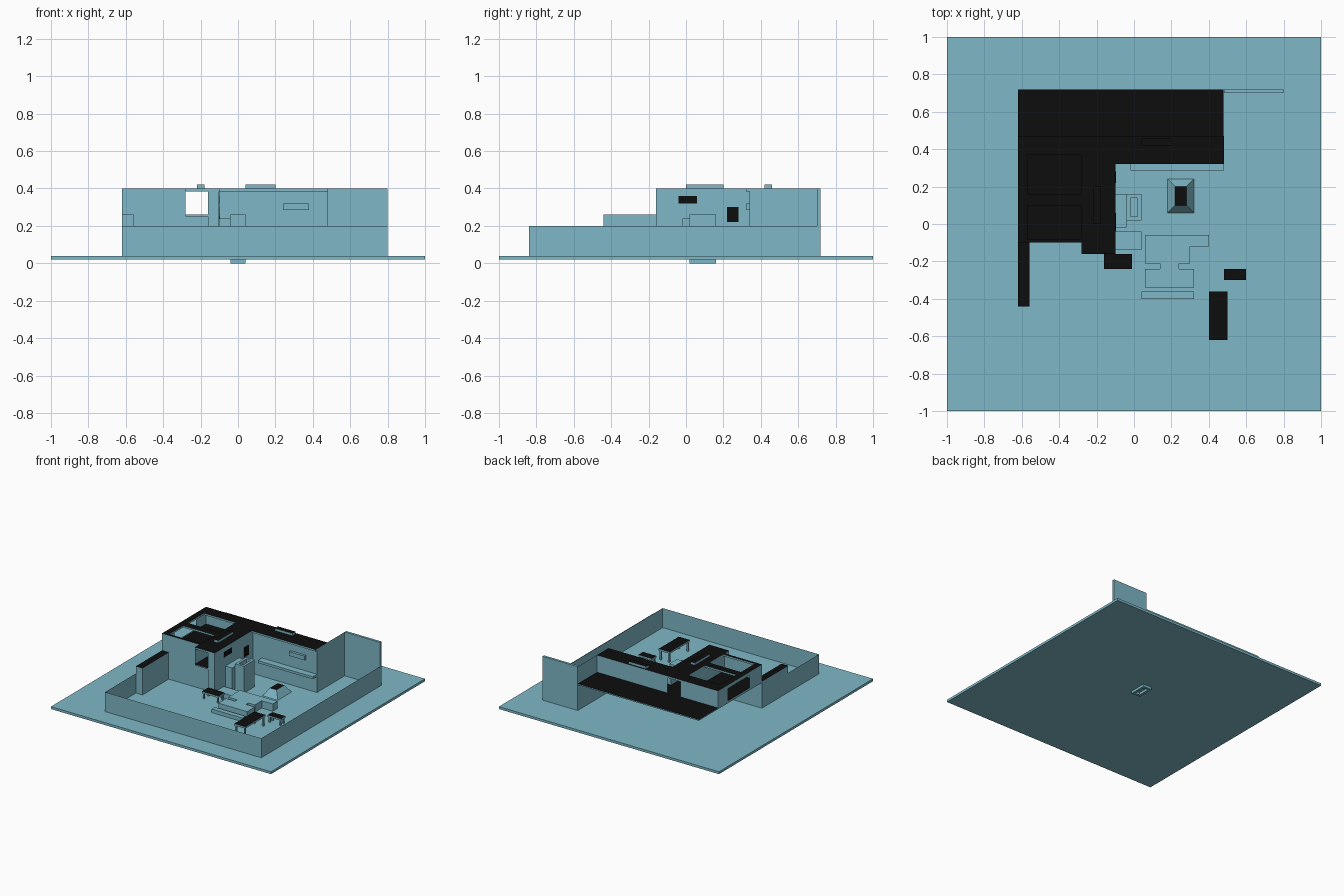
import bpy, bmesh

if "Cube" in bpy.data.objects:
    bpy.data.objects.remove(bpy.data.objects["Cube"])


def mat(name, c):
    m = bpy.data.materials.new(name)
    m.diffuse_color = (*c, 1)
    m.use_nodes = True
    m.node_tree.nodes["Principled BSDF"].inputs["Base Color"].default_value = m.diffuse_color
    return m


TEAL = mat("teal", (0.21, 0.48, 0.57))
BLACK = mat("black", (0.004, 0.004, 0.004))


def finish(bm, name, black_top=False):
    bm.normal_update()
    for f in bm.faces:
        if black_top and f.normal.z > 0.9:
            f.material_index = 1
    me = bpy.data.meshes.new(name)
    bm.to_mesh(me)
    bm.free()
    me.materials.append(TEAL)
    me.materials.append(BLACK)
    ob = bpy.data.objects.new(name, me)
    bpy.context.collection.objects.link(ob)
    return ob


def add_box(bm, x0, x1, y0, y1, z0, z1):
    r = bmesh.ops.create_cube(bm, size=1)
    for v in r["verts"]:
        v.co = ((x0 + x1) / 2 + v.co.x * (x1 - x0),
                (y0 + y1) / 2 + v.co.y * (y1 - y0),
                (z0 + z1) / 2 + v.co.z * (z1 - z0))


def boxes(name, items, black_top=False):
    bm = bmesh.new()
    for b in items:
        add_box(bm, *b)
    return finish(bm, name, black_top)


def walls(name, items):
    """Paper-thin upright walls: x0, y0, x1, y1, z0, z1."""
    bm = bmesh.new()
    for x0, y0, x1, y1, z0, z1 in items:
        bm.faces.new([bm.verts.new(p) for p in (
            (x0, y0, z0), (x1, y1, z0), (x1, y1, z1), (x0, y0, z1))])
    return finish(bm, name)


def prism(name, pts, z0, z1):
    bm = bmesh.new()
    f = bm.faces.new([bm.verts.new((x, y, z0)) for x, y in pts])
    r = bmesh.ops.extrude_face_region(bm, geom=[f])
    for g in r["geom"]:
        if isinstance(g, bmesh.types.BMVert):
            g.co.z = z1
    bmesh.ops.recalc_face_normals(bm, faces=bm.faces)
    return finish(bm, name)


def table(name, x0, x1, y0, y1, top):
    t, w = 0.015, 0.012
    boxes(name + "_top", [(x0, x1, y0, y1, top - t, top)], True)
    boxes(name + "_legs", [(x, x + w, y, y + w, 0.04, top - t)
                           for x in (x0 + .005, x1 - w - .005)
                           for y in (y0 + .005, y1 - w - .005)])


# Ground plate, left open where the shaft passes through
boxes("ground", [(-1, -.04, -1, 1, .02, .04), (.04, 1, -1, 1, .02, .04),
                 (-.04, .04, -1, .02, .02, .04), (-.04, .04, .16, 1, .02, .04)])
boxes("shaft", [(-.04, -.02, .02, .16, 0, .26), (.02, .04, .02, .16, 0, .26),
                (-.02, .02, .02, .04, 0, .26), (-.02, .02, .14, .16, 0, .26),
                (-.02, .02, .04, .14, .02, .03)])

# Yard walls
walls("yard_wall", [(-.62, -.84, .8, -.84, .04, .2), (.8, -.84, .8, .72, .04, .2),
                    (-.62, -.44, -.62, -.84, .04, .2)])
boxes("rear_tall_wall", [(.48, .8, .70, .72, .04, .4)])
boxes("side_wall", [(-.62, -.56, -.44, -.1, .04, .26)], True)

# Upper floor slab with the open rear terrace
boxes("upper_floor", [(-.62, .478, .34, .72, .25, .26),
                      (-.62, -.102, -.098, .34, .25, .26),
                      (-.28, -.102, -.16, -.098, .25, .26)], True)

# House walls
walls("house_walls", [
    (-.1, .34, .48, .34, .04, .385), (.48, .34, .48, .72, .04, .4),
    (-.1, -.16, -.1, .34, .04, .385),
    (-.56, -.1, -.1, -.1, .04, .25), (-.62, -.1, -.28, -.1, .25, .385),
    (-.62, .47, -.28, .47, .26, .385), (-.16, .47, .48, .47, .26, .385),
    (-.62, .34, -.62, .47, .25, .4), (-.62, -.1, -.62, .06, .25, .4),
    (-.62, .06, -.62, .34, .25, .27), (-.62, .06, -.62, .34, .37, .4),
    (-.28, -.16, -.28, .38, .26, .385)])
boxes("corner_column", [(-.16, -.102, -.16, -.1, .04, .385)])

# Roof frame around two open courts
boxes("roof", [(-.62, .48, .37, .47, .385, .4), (-.1, .48, .32, .37, .385, .4),
               (-.62, -.57, -.1, .37, .385, .4), (-.28, -.1, -.16, .37, .385, .4),
               (-.57, -.28, .10, .16, .385, .4), (-.57, -.28, -.1, -.08, .385, .4)],
      True)
boxes("roof_vents", [(-.22, -.18, 0, .2, .4, .42), (.04, .2, .42, .46, .4, .42)], True)

# Wall details
win = boxes("windows", [(-.1, -.096, -.04, .06, .32, .36),
                        (-.1, -.096, .22, .28, .22, .30)])
for p in win.data.polygons:
    p.material_index = 1
boxes("wall_unit", [(.24, .38, .32, .34, .285, .32)])
boxes("front_ledge", [(-.02, .48, .285, .34, .17, .19)])
boxes("porch", [(-.1, -.04, -.02, .16, .04, .24), (-.1, .04, -.14, -.04, .04, .08)])

# Garden deck with a narrow waist, and its step
prism("deck", [(.06, -.06), (.4, -.06), (.4, -.12), (.3, -.12), (.3, -.21),
               (.24, -.21), (.24, -.24), (.32, -.24), (.32, -.34), (.06, -.34),
               (.06, -.24), (.14, -.24), (.14, -.21), (.06, -.21)], .04, .10)
boxes("deck_step", [(.04, .32, -.40, -.36, .04, .07)])

# Sloped fire pit with a black top
bm = bmesh.new()
add_box(bm, .18, .32, .06, .24, .04, .10)
for v in bm.verts:
    if v.co.z > .07:
        v.co.x = .25 + (v.co.x - .25) * .43
        v.co.y = .15 + (v.co.y - .15) * .56
finish(bm, "fire_pit", True)

# Garden furniture
table("long_table", .4, .5, -.62, -.36, .13)
table("small_table", .48, .6, -.30, -.24, .10)
table("bench", -.16, -.01, -.24, -.16, .10)
